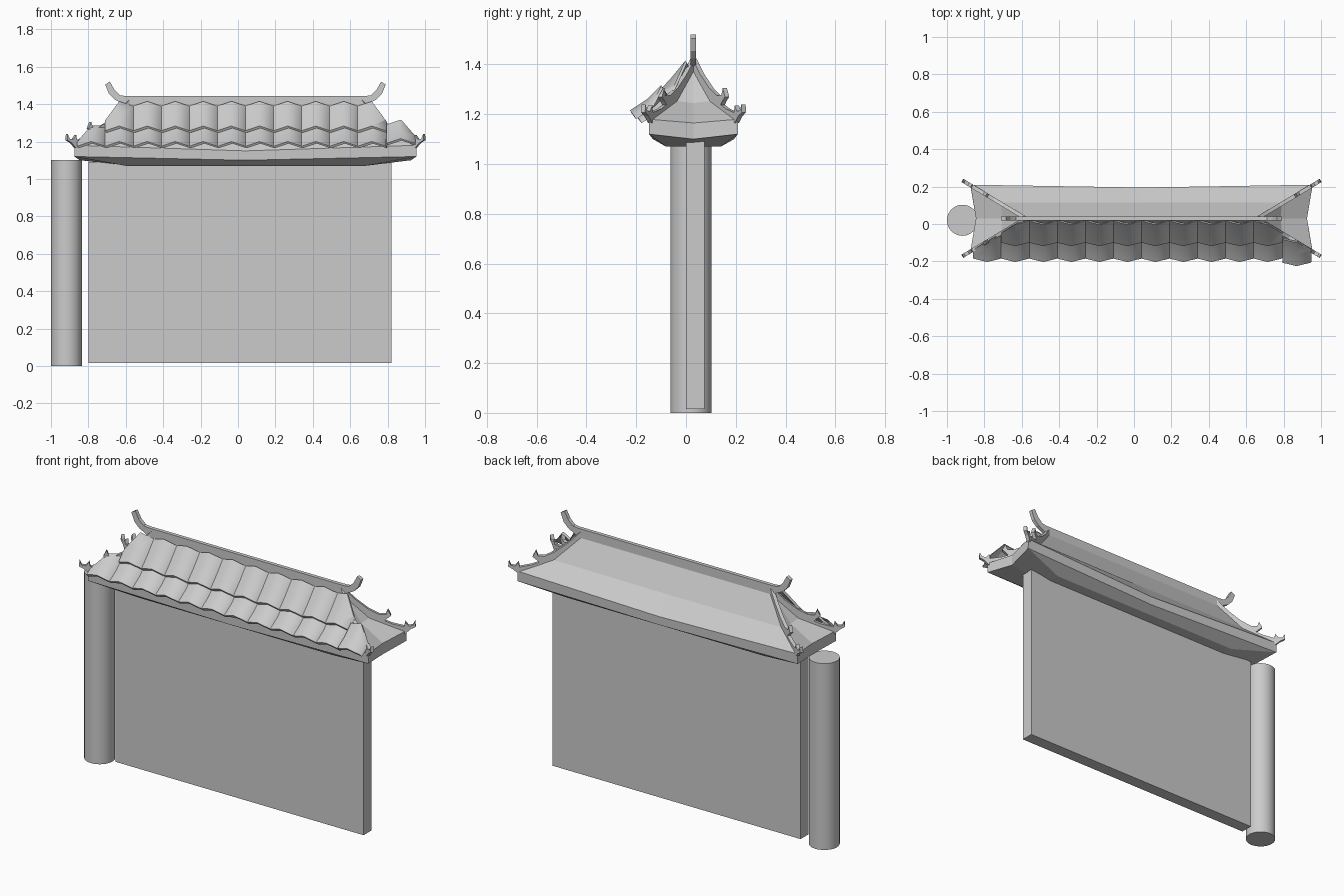
import bpy, bmesh, math
from mathutils import Vector

cube = bpy.data.objects.get("Cube")
if cube:
    bpy.data.objects.remove(cube)

CENTRE = Vector((0.04, 0.03, 0))   # middle of the roof in plan
RIDGE_HALF = 0.62                  # half length of the roof's top line
HIP_SLOPE = 0.6                    # plan slope of the hip lines
TILE_W = 0.15


def finish(name, bm, smooth=None):
    bmesh.ops.recalc_face_normals(bm, faces=bm.faces)
    mesh = bpy.data.meshes.new(name)
    bm.to_mesh(mesh)
    bm.free()
    obj = bpy.data.objects.new(name, mesh)
    bpy.context.collection.objects.link(obj)
    if smooth:
        bpy.ops.object.select_all(action="DESELECT")
        obj.select_set(True)
        bpy.context.view_layer.objects.active = obj
        bpy.ops.object.shade_smooth_by_angle(angle=math.radians(smooth))
    return obj


def slab(name, profile, origin, direction, width):
    """Extrude an upright (distance, height) profile sideways."""
    bm = bmesh.new()
    along = Vector(direction)
    side = Vector((-along.y, along.x, 0)).normalized() * width
    base = [origin + along * u + Vector((0, 0, z)) - side / 2 for u, z in profile]
    face = bm.faces.new([bm.verts.new(p) for p in base])
    moved = bmesh.ops.extrude_face_region(bm, geom=[face])["geom"]
    bmesh.ops.translate(bm, vec=side, verts=[v for v in moved if isinstance(v, bmesh.types.BMVert)])
    return finish(name, bm)


def tile_row(name, columns, profile, shift=(0, 0, 0)):
    """Row of arched tiles, trimmed along the hips."""
    bm = bmesh.new()
    for left in columns:
        lines = []
        for y, z in profile:
            lines.append([bm.verts.new(Vector((CENTRE.x + left + TILE_W * k / 2,
                                               y - 0.018 * (k == 1),
                                               z + 0.025 * (k == 1))) + Vector(shift))
                          for k in range(3)])
        for a, b in zip(lines, lines[1:]):
            for k in range(2):
                bm.faces.new((a[k], b[k], b[k + 1], a[k + 1]))
    for s in (-1, 1):
        bmesh.ops.bisect_plane(bm, geom=bm.verts[:] + bm.edges[:] + bm.faces[:],
                               plane_co=CENTRE + Vector((s * RIDGE_HALF, 0, 0)),
                               plane_no=(s * HIP_SLOPE, 1, 0), clear_outer=True)
    # Thicken each sheet downwards
    top = bm.faces[:]
    bm.normal_update()
    under = bmesh.ops.duplicate(bm, geom=bm.verts[:] + bm.edges[:] + top)
    low = [g for g in under["geom"] if isinstance(g, bmesh.types.BMVert)]
    pairs = under["vert_map"]
    rim = [e for e in {e for f in top for e in f.edges} if e.is_boundary]
    bmesh.ops.translate(bm, vec=(0.006, 0.006, -0.011), verts=low)
    for e in rim:
        a, b = e.verts
        bm.faces.new((a, b, pairs[b], pairs[a]))
    return finish(name, bm, 50)


# Round pillar
bm = bmesh.new()
bmesh.ops.create_cone(bm, cap_ends=True, segments=32, radius1=0.083, radius2=0.083, depth=1.1)
bmesh.ops.translate(bm, vec=(-0.917, 0.02, 0.55), verts=bm.verts)
finish("pillar", bm, 40)

# Wall panel
slab("wall", [(-0.8, 0.015), (0.82, 0.015), (0.82, 1.09), (-0.8, 1.09)],
     Vector((0, 0.037, 0)), (1, 0, 0), 0.074)

# Roof body: stacked rings as (corner x, y, z), (side mid x, z), (front mid y, z)
rings = [((0.64, 0.11, 1.07), (0.64, 1.07), (0.11, 1.07)),
         ((0.915, 0.178, 1.12), (0.885, 1.10), (0.163, 1.10)),
         ((0.915, 0.18, 1.18), (0.885, 1.165), (0.165, 1.15)),
         ((0.75, 0.085, 1.255), (0.745, 1.245), (0.085, 1.25)),
         ((0.62, 0.008, 1.395), (0.62, 1.395), (0.008, 1.395))]
bm = bmesh.new()
loops = []
for (cx, cy, cz), (mx, mz), (fy, fz) in rings:
    points = [(cx, -cy, cz), (mx, 0, mz), (cx, cy, cz), (0, fy, fz),
              (-cx, cy, cz), (-mx, 0, mz), (-cx, -cy, cz), (0, -fy, fz)]
    loops.append([bm.verts.new(CENTRE + Vector(p)) for p in points])
for a, b in zip(loops, loops[1:]):
    for i in range(8):
        j = (i + 1) % 8
        bm.faces.new((a[i], a[j], b[j], b[i]))
bm.faces.new(loops[0])
bm.faces.new(loops[-1])
finish("roof_body", bm)

# Front tiles, with one loose tile at the left end
lower = [(-0.06, 1.275), (-0.12, 1.217), (-0.185, 1.175)]
upper = [(0.015, 1.39), (-0.045, 1.317), (-0.10, 1.258)]
tile_row("upper_tiles", [TILE_W * (i - 5) for i in range(10)], upper)
tile_row("lower_tiles", [TILE_W * (i - 6) for i in range(11)], lower)
tile_row("loose_tile", [TILE_W * 5], lower, (0.004, -0.022, 0.016))

# Top ridge with upswept ends
end = [(0.63, 1.385), (0.66, 1.405), (0.70, 1.425), (0.73, 1.455),
       (0.75, 1.505), (0.725, 1.52), (0.70, 1.475), (0.67, 1.447), (0.64, 1.443)]
slab("top_ridge", end + [(-u, z) for u, z in reversed(end)], CENTRE, (1, 0, 0), 0.022)

# Hip ridges: two stepped pieces at each corner, each with a curled tip
upper_hip = [(0, 1.38), (0, 1.43), (0.06, 1.36), (0.12, 1.305), (0.17, 1.275),
             (0.20, 1.275), (0.21, 1.305), (0.225, 1.27), (0.205, 1.25),
             (0.185, 1.225), (0.12, 1.25)]
lower_hip = [(0.17, 1.21), (0.17, 1.25), (0.23, 1.222), (0.285, 1.207),
             (0.29, 1.235), (0.305, 1.212), (0.325, 1.215), (0.335, 1.24),
             (0.338, 1.208), (0.315, 1.193), (0.29, 1.165)]
for sx, side in ((1, "left"), (-1, "right")):
    for sy, face in ((-1, "front"), (1, "back")):
        origin = CENTRE + Vector((sx * RIDGE_HALF, 0, 0))
        for part, profile in (("upper", upper_hip), ("lower", lower_hip)):
            slab(f"{face}_{side}_{part}_hip", profile, origin,
                 (sx, sy * HIP_SLOPE, 0), 0.02)
